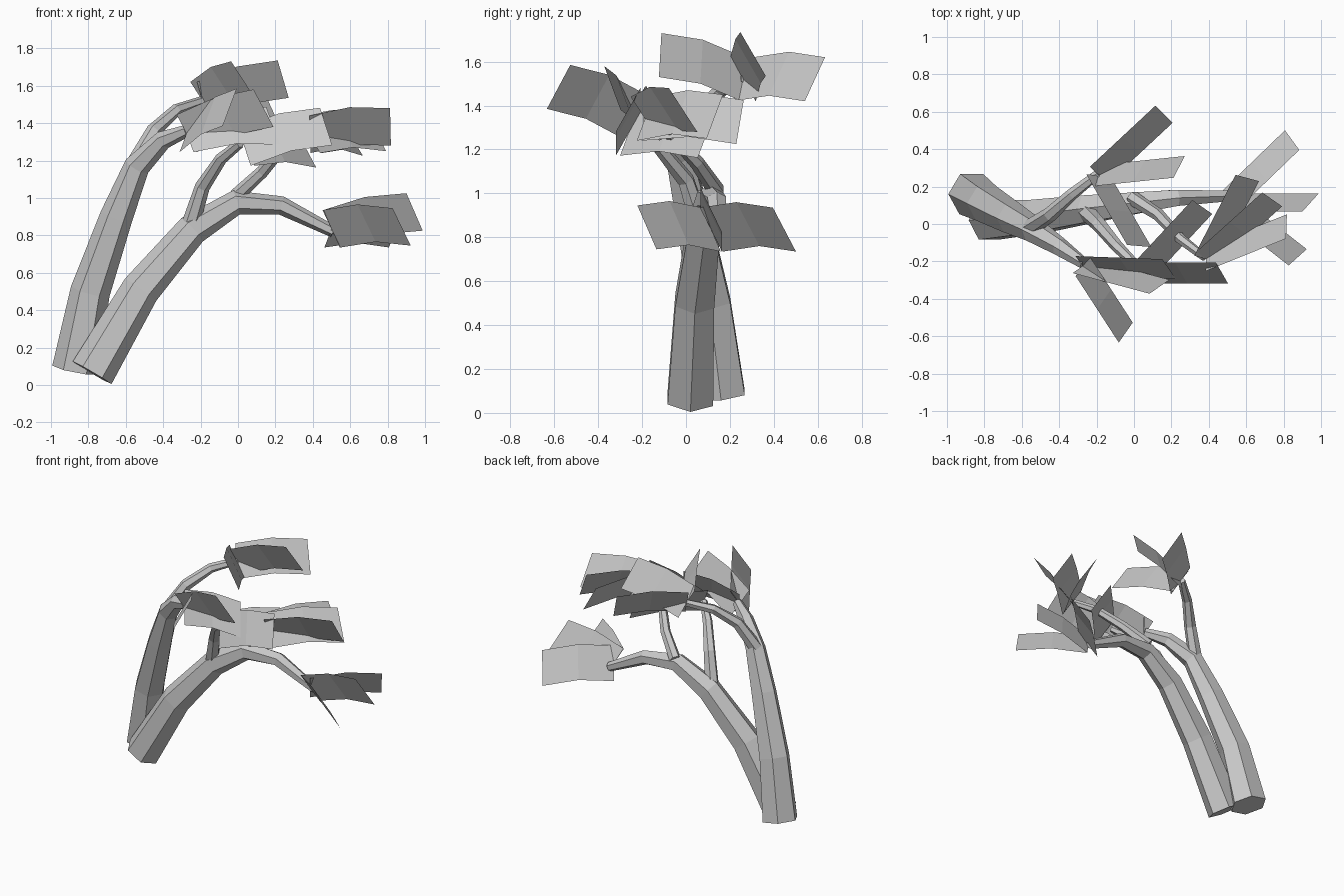
import bpy, bmesh, math
from mathutils import Vector

if "Cube" in bpy.data.objects:
    bpy.data.objects.remove(bpy.data.objects["Cube"])

grey = bpy.data.materials.new("pale_grey")
grey.diffuse_color = (0.58, 0.58, 0.58, 1)
grey.use_nodes = True
grey.node_tree.nodes["Principled BSDF"].inputs["Base Color"].default_value = grey.diffuse_color


def finish(name, bm):
    mesh = bpy.data.meshes.new(name)
    bm.to_mesh(mesh)
    bm.free()
    mesh.materials.append(grey)
    obj = bpy.data.objects.new(name, mesh)
    bpy.context.collection.objects.link(obj)


def limb(name, r_start, r_end, points, sides=6):
    """Faceted tube along the points, tapering evenly."""
    bm = bmesh.new()
    pos = [Vector(p) for p in points]
    last = len(pos) - 1
    rings = []
    for i, p in enumerate(pos):
        t = (pos[min(i + 1, last)] - pos[max(i - 1, 0)]).normalized()
        u = t.cross(Vector((0, 1, 0))).normalized()
        v = t.cross(u)
        r = r_start + (r_end - r_start) * i / last
        angles = [2 * math.pi * k / sides for k in range(sides)]
        rings.append([bm.verts.new(p + r * (u * math.cos(a) + v * math.sin(a))) for a in angles])
    for a, b in zip(rings, rings[1:]):
        for k in range(sides):
            n = (k + 1) % sides
            bm.faces.new((a[k], a[n], b[n], b[k]))
    bm.faces.new(rings[0][::-1])
    bm.faces.new(rings[-1])
    bmesh.ops.recalc_face_normals(bm, faces=bm.faces[:])
    finish(name, bm)


def heading(degrees, length, z):
    a = math.radians(degrees)
    return Vector((length * math.cos(a), length * math.sin(a), z))


def leaf(name, anchor, yaw, rise, lean):
    """Rectangular leaf that arches at its middle; its lower edge leans outward."""
    bm = bmesh.new()
    reach = heading(yaw, 0.48 - 0.4 * rise, rise)
    half = heading(lean, 0.065, -0.1)
    rows = []
    for f, arch in ((0, 0), (0.5, 0.025), (1, 0)):
        c = Vector(anchor) + reach * f + Vector((0, 0, arch))
        rows.append((bm.verts.new(c + half), bm.verts.new(c - half)))
    for a, b in zip(rows, rows[1:]):
        bm.faces.new((a[0], b[0], b[1], a[1]))
    finish(name, bm)


# Trunks
limb("front_trunk", .12, .032, [(-.78, .02, .065), (-.52, .04, .51), (-.245, .08, .83),
                                (-.01, .11, .975), (.23, .14, .96), (.51, .15, .82)])
limb("back_trunk", .125, .032, [(-.87, .16, .08), (-.79, .11, .5), (-.65, .03, .9),
                                (-.54, -.03, 1.17), (-.4, -.12, 1.31), (-.27, -.21, 1.36)])

# Branches
limb("upper_branch", .048, .025, [(-.57, -.03, 1.15), (-.45, .05, 1.36),
                                  (-.33, .16, 1.47), (-.19, .27, 1.52)])
limb("middle_branch", .048, .025, [(-.25, .06, .87), (-.19, 0, 1.06),
                                   (-.09, -.12, 1.21), (.01, -.22, 1.29)])
limb("right_branch", .04, .022, [(-.01, .14, 1.01), (.13, .05, 1.14),
                                 (.25, -.08, 1.28), (.38, -.18, 1.34)])

# Leaf clusters at the limb ends: yaw, rise and lean for each leaf
clusters = {
    "low_leaf": ((.5, .115, .835), [(-38, .01, 42), (44, 0, 126), (0, .09, 48)]),
    "top_leaf": ((-.19, .26, 1.52), [(43, 0, -45), (6, .115, 63), (-60, .11, -5)]),
    "left_leaf": ((-.275, -.225, 1.345), [(-57, .14, -125), (-15, .135, 35), (-2, .04, -55)]),
    "centre_leaf": ((.035, -.263, 1.272), [(0, .11, -60), (47, -.01, -35)]),
    "right_leaf": ((.385, -.187, 1.34), [(63, -.015, -15), (42, .01, -35), (22, .04, 88)]),
}
for name, (anchor, leaves) in clusters.items():
    for i, (yaw, rise, lean) in enumerate(leaves):
        leaf(f"{name}_{i + 1}", anchor, yaw, rise, lean)
